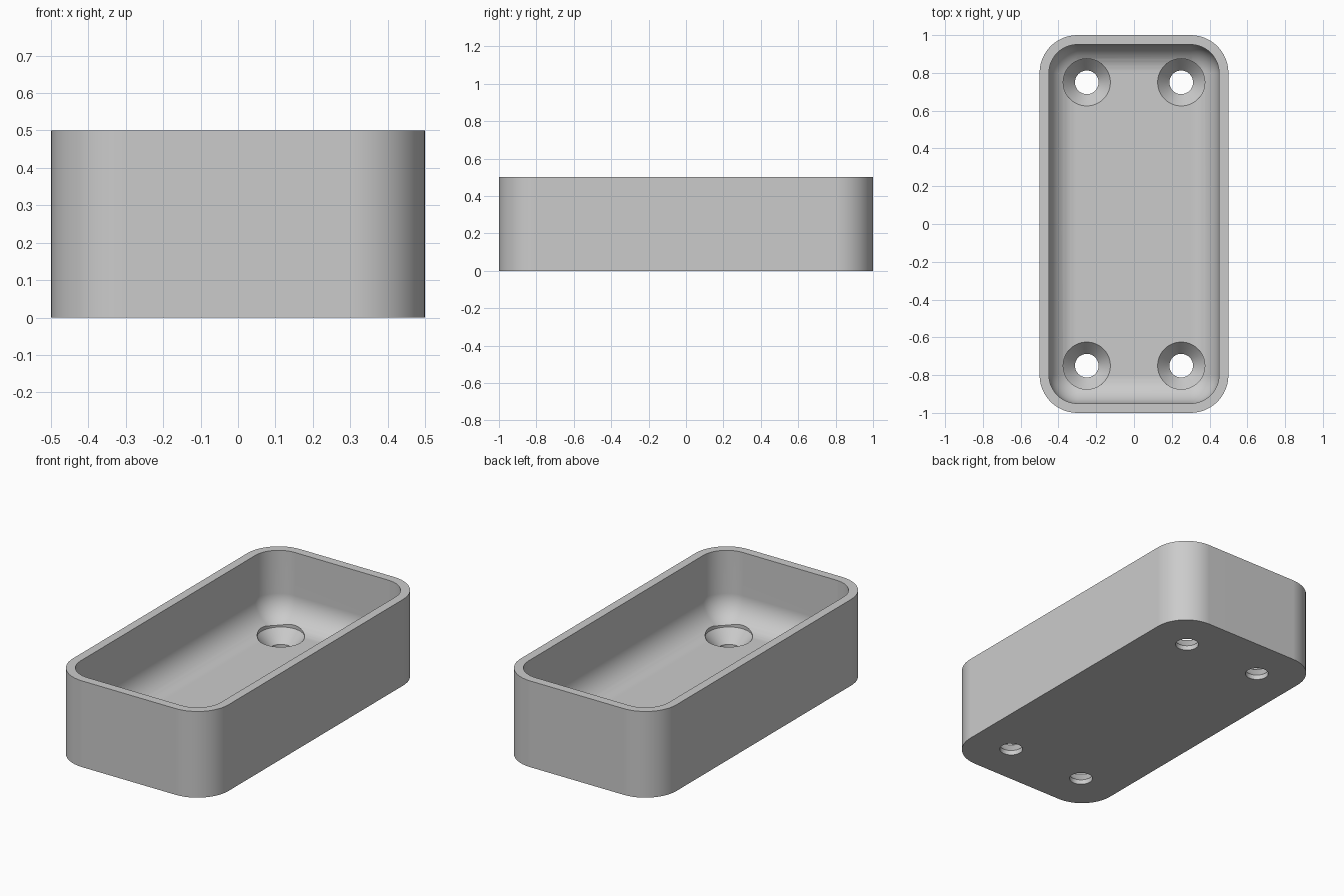
import bpy
import bmesh
from math import cos, sin, pi, radians, tan

cube = bpy.data.objects.get("Cube")
if cube:
    bpy.data.objects.remove(cube, do_unlink=True)

HALF_X, HALF_Y, HEIGHT = 0.5, 1.0, 0.5
WALL, FLOOR, CORNER = 0.05, 0.1, 0.2
INNER = CORNER - WALL
HOLE_R, SINK_R = 0.0625, 0.125
SINK_DEPTH = (SINK_R - HOLE_R) / tan(radians(41))
STEPS = 12


def rounded_ring(bm, inset, z):
    """Rounded rectangle of vertices, inset from the outer outline."""
    r = max(CORNER - inset, 0.001)
    cx, cy = HALF_X - inset - r, HALF_Y - inset - r
    ring = []
    for q, (sx, sy) in enumerate([(1, 1), (-1, 1), (-1, -1), (1, -1)]):
        for i in range(STEPS + 1):
            a = (q + i / STEPS) * pi / 2
            ring.append(bm.verts.new((sx * cx + r * cos(a), sy * cy + r * sin(a), z)))
    return ring


def skin(bm, rings):
    """Join rings in order and cap both ends."""
    for a, b in zip(rings, rings[1:]):
        n = len(a)
        for i in range(n):
            j = (i + 1) % n
            bm.faces.new((a[i], a[j], b[j], b[i]))
    bm.faces.new(rings[0][::-1])
    bm.faces.new(rings[-1])


def make_object(name, bm):
    bmesh.ops.recalc_face_normals(bm, faces=bm.faces)
    mesh = bpy.data.meshes.new(name)
    bm.to_mesh(mesh)
    bm.free()
    ob = bpy.data.objects.new(name, mesh)
    bpy.context.collection.objects.link(ob)
    return ob


# Tray: outer wall, flat rim, inner wall, rounded inner floor edge
bm = bmesh.new()
rings = [rounded_ring(bm, 0, 0), rounded_ring(bm, 0, HEIGHT), rounded_ring(bm, WALL, HEIGHT)]
for i in range(STEPS + 1):
    t = i / STEPS * pi / 2
    rings.append(rounded_ring(bm, WALL + INNER * (1 - cos(t)), FLOOR + INNER * (1 - sin(t))))
skin(bm, rings)
tray = make_object("tray", bm)

# Countersunk hole cutters, one near each corner
bm = bmesh.new()
sink_top = FLOOR - 0.0005
profile = [(HOLE_R, -0.1), (HOLE_R, sink_top - SINK_DEPTH), (SINK_R, sink_top), (SINK_R, 0.3)]
for x in (-0.25, 0.25):
    for y in (-0.75, 0.75):
        circles = [[bm.verts.new((x + r * cos(k * pi / 24), y + r * sin(k * pi / 24), z))
                    for k in range(48)] for r, z in profile]
        skin(bm, circles)
cutter = make_object("hole_cutter", bm)
cutter.hide_render = True

# Cut the holes and drop the cutter
bpy.ops.object.select_all(action='DESELECT')
bpy.context.view_layer.objects.active = tray
tray.select_set(True)
cut = tray.modifiers.new("holes", 'BOOLEAN')
cut.operation = 'DIFFERENCE'
cut.solver = 'EXACT'
cut.object = cutter
bpy.ops.object.modifier_apply(modifier=cut.name)
bpy.data.objects.remove(cutter, do_unlink=True)

# Grey finish and smooth shading with sharp rims
grey = bpy.data.materials.new("light_grey")
grey.use_nodes = True
color = (0.6, 0.6, 0.6, 1)
grey.diffuse_color = color
grey.node_tree.nodes["Principled BSDF"].inputs["Base Color"].default_value = color
tray.data.materials.clear()
tray.data.materials.append(grey)
bpy.ops.object.shade_smooth_by_angle(angle=radians(30))
weighted = tray.modifiers.new("flat_floor_normals", 'WEIGHTED_NORMAL')
weighted.keep_sharp = True
